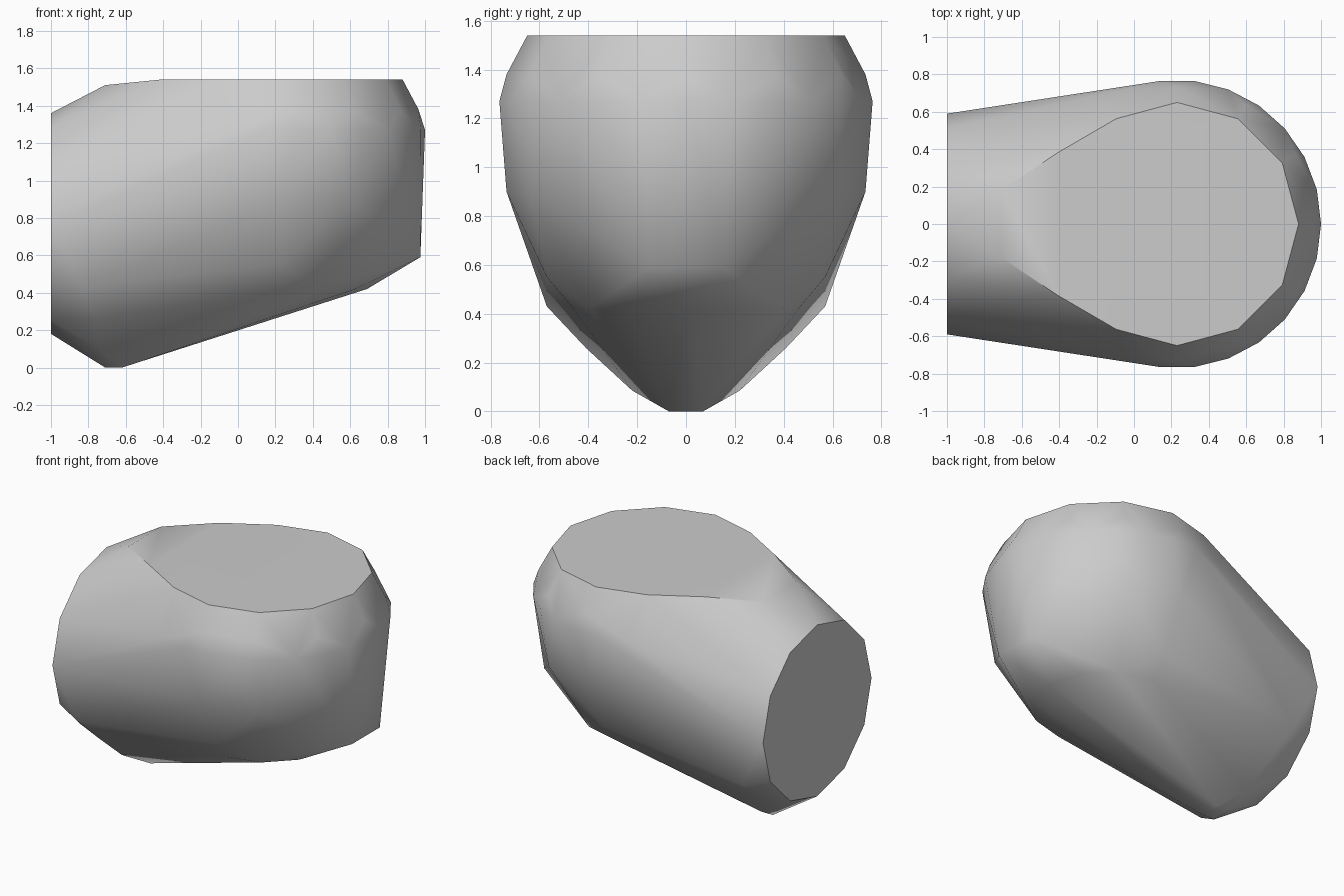
import bpy
import bmesh
from math import cos, sin, tau, radians

cube = bpy.data.objects.get("Cube")
if cube:
    bpy.data.objects.remove(cube, do_unlink=True)


def upright_ring(radius, z, sides=12):
    """Horizontal ring around the axis of the rounded end."""
    return [(0.23 + radius * cos(tau * i / sides), radius * sin(tau * i / sides), z)
            for i in range(sides)]


def end_ring(radius, x, z, sides=12):
    """Ring facing along x, for the flat end."""
    return [(x, radius * sin(tau * i / sides), z + radius * cos(tau * i / sides))
            for i in range(sides)]


def mirrored(points):
    return [(x, side * y, z) for x, y, z in points for side in (1, -1)]


# Rounded end: flat top, bevel, widest belt, underside
points = upright_ring(0.65, 1.54) + upright_ring(0.735, 1.38)
points += upright_ring(0.77, 1.27, 26) + upright_ring(0.46, 0.42)
points += mirrored([(0.975, 0.15, 0.59), (0.6, 0.636, 0.89),
                    (0.23, 0.735, 0.9), (0.23, 0.57, 0.55)])

# Flat end, with the shoulder above and the keel below
points += end_ring(0.59, -1, 0.77)
points += mirrored([(-0.41, 0.38, 1.54), (-0.71, 0.18, 1.51)])
points += mirrored([(-0.83, 0.57, 0.43), (-0.77, 0.41, 0.26), (-0.73, 0.22, 0.085),
                    (-0.71, 0.07, 0), (-0.62, 0.07, 0)])

# Wrap one convex skin around the profile points
bm = bmesh.new()
for p in points:
    bm.verts.new(p)
hull = bmesh.ops.convex_hull(bm, input=bm.verts[:])
loose = {v for v in hull["geom_interior"] + hull["geom_unused"]
         if isinstance(v, bmesh.types.BMVert)}
bmesh.ops.delete(bm, geom=list(loose), context="VERTS")
bmesh.ops.dissolve_limit(bm, angle_limit=radians(0.5),
                         verts=bm.verts[:], edges=bm.edges[:])
bmesh.ops.recalc_face_normals(bm, faces=bm.faces[:])

mesh = bpy.data.meshes.new("rounded_body")
bm.to_mesh(mesh)
bm.free()
body = bpy.data.objects.new("rounded_body", mesh)
bpy.context.collection.objects.link(body)

# Plain grey surface
grey = bpy.data.materials.new("plain_grey")
grey.use_nodes = True
colour = (0.6, 0.6, 0.6, 1)
grey.diffuse_color = colour
grey.node_tree.nodes["Principled BSDF"].inputs["Base Color"].default_value = colour
mesh.materials.append(grey)

bpy.context.view_layer.objects.active = body
body.select_set(True)
bpy.ops.object.shade_smooth_by_angle(angle=radians(30))
